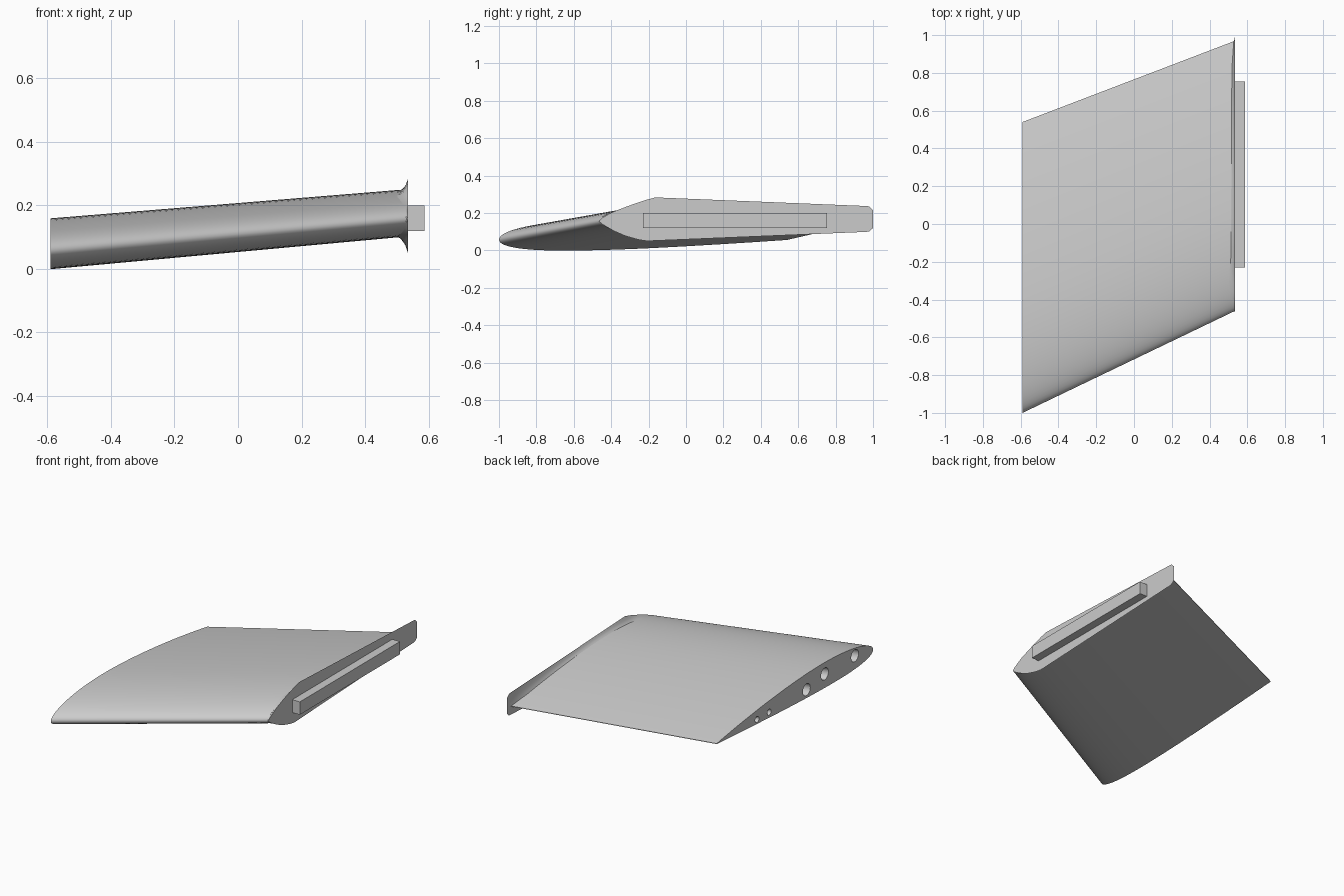
import bpy, bmesh, math

if "Cube" in bpy.data.objects:
    bpy.data.objects.remove(bpy.data.objects["Cube"], do_unlink=True)

GREY = (0.6, 0.6, 0.6, 1)
mat = bpy.data.materials.new("light grey")
mat.use_nodes = True
mat.diffuse_color = GREY
mat.node_tree.nodes["Principled BSDF"].inputs["Base Color"].default_value = GREY

TIP, ROOT = -0.59, 0.535
STEPS = 40


def lerp(a, b, t):
    return a + (b - a) * t


def interp(table, u):
    """Piecewise linear lookup."""
    for (u0, v0), (u1, v1) in zip(table, table[1:]):
        if u <= u1:
            return lerp(v0, v1, (u - u0) / (u1 - u0))
    return table[-1][1]


def wing_point(x, u, height):
    """Point at chord fraction u, height given in chords above the chord line."""
    t = (x - TIP) / (ROOT - TIP)
    chord = lerp(1.54, 1.43, t)
    return (x, lerp(-1.0, -0.46, t) + u * chord, lerp(0.058, 0.157, t) + height * chord)


def airfoil(u, side):
    half = 0.515 * (0.2969 * math.sqrt(u) - 0.126 * u - 0.3516 * u**2
                    + 0.2843 * u**3 - 0.1015 * u**4)
    m, p = 0.015, 0.4
    q = p if u < p else 1 - p
    camber = m / q**2 * ((1 - 2 * p if u >= p else 0) + 2 * p * u - u * u)
    return camber + side * half


def finish(obj_name, bm, smooth=True):
    bmesh.ops.recalc_face_normals(bm, faces=bm.faces)
    mesh = bpy.data.meshes.new(obj_name)
    bm.to_mesh(mesh)
    bm.free()
    obj = bpy.data.objects.new(obj_name, mesh)
    bpy.context.collection.objects.link(obj)
    mesh.materials.append(mat)
    if smooth:
        shade(obj)
    return obj


def shade(obj):
    bpy.ops.object.select_all(action="DESELECT")
    obj.select_set(True)
    bpy.context.view_layer.objects.active = obj
    bpy.ops.object.shade_smooth_by_angle(angle=math.radians(30))


def loft(bm, rings, cap_start=True, cap_end=True):
    rows = [[bm.verts.new(p) for p in ring] for ring in rings]
    for a, b in zip(rows, rows[1:]):
        for i in range(len(a)):
            j = (i + 1) % len(a)
            bm.faces.new((a[i], a[j], b[j], b[i]))
    if cap_start:
        bm.faces.new(rows[0])
    if cap_end:
        bm.faces.new(rows[-1])


# Chord stations run along the top from the trailing edge, then back underneath
cosine = [(1 - math.cos(math.pi * i / STEPS)) / 2 for i in range(STEPS + 1)]
stations = [(u, 1) for u in reversed(cosine)] + [(u, -1) for u in cosine[1:]]

# Swept wing panel
bm = bmesh.new()
loft(bm, [[wing_point(x, u, airfoil(u, s)) for u, s in stations] for x in (TIP, 0.53)])
wing = finish("wing_panel", bm, smooth=False)

# Rod holes in the tip, following the sweep: distance from nose, height, radius
bm = bmesh.new()
for y, z, r in ((0.18, 0.03, 0.037), (0.477, 0.03, 0.037), (0.656, 0.0, 0.037),
                (1.024, 0.0, 0.019), (1.143, 0.0, 0.019)):
    circle = [(math.cos(a) * r + y, math.sin(a) * r + z)
              for a in (math.tau * i / 24 for i in range(24))]
    loft(bm, [[wing_point(x, cy / 1.54, cz / 1.54) for cy, cz in circle]
              for x in (TIP - 0.05, 0.3)])
cutter = finish("hole_cutter", bm, smooth=False)
cutter.hide_render = True
cut = wing.modifiers.new("holes", "BOOLEAN")
cut.operation = "DIFFERENCE"
cut.solver = "EXACT"
cut.object = cutter
bpy.context.view_layer.objects.active = wing
bpy.ops.object.modifier_apply(modifier=cut.name)
bpy.data.objects.remove(cutter, do_unlink=True)
shade(wing)

# Root flange: a concave fillet from the wing skin out to a flat end plate
TOP = [(0, 0.157), (0.01, 0.172), (0.05, 0.206), (0.11, 0.24), (0.2, 0.284),
       (0.985, 0.237), (1, 0.215)]
BOTTOM = [(0, 0.157), (0.01, 0.143), (0.05, 0.107), (0.1, 0.075), (0.165, 0.05),
          (0.985, 0.1), (1, 0.12)]
INNER_X = [(0, 0.53), (0.13, 0.5), (0.2, 0.513), (0.9, 0.518), (1, 0.528)]


def fillet_ring(along, out):
    ring = []
    for u, s in stations:
        x0, y0, z0 = wing_point(interp(INNER_X, u), u, airfoil(u, s))
        z1 = interp(TOP if s > 0 else BOTTOM, u)
        ring.append((lerp(x0, ROOT, along), lerp(y0, -0.465 + 1.465 * u, out), lerp(z0, z1, out)))
    return ring


bm = bmesh.new()
loft(bm, [fillet_ring(a, o) for a, o in ((0, 0), (0.35, 0.2), (0.7, 0.52), (1, 1))],
     cap_start=False)
finish("root_flange", bm)

# Mounting tongue on the end plate
bm = bmesh.new()
loft(bm, [[(x, y, z) for y, z in ((-0.23, 0.12), (0.755, 0.12), (0.755, 0.2), (-0.23, 0.2))]
          for x in (0.53, 0.587)])
finish("mounting_tongue", bm, smooth=False)
